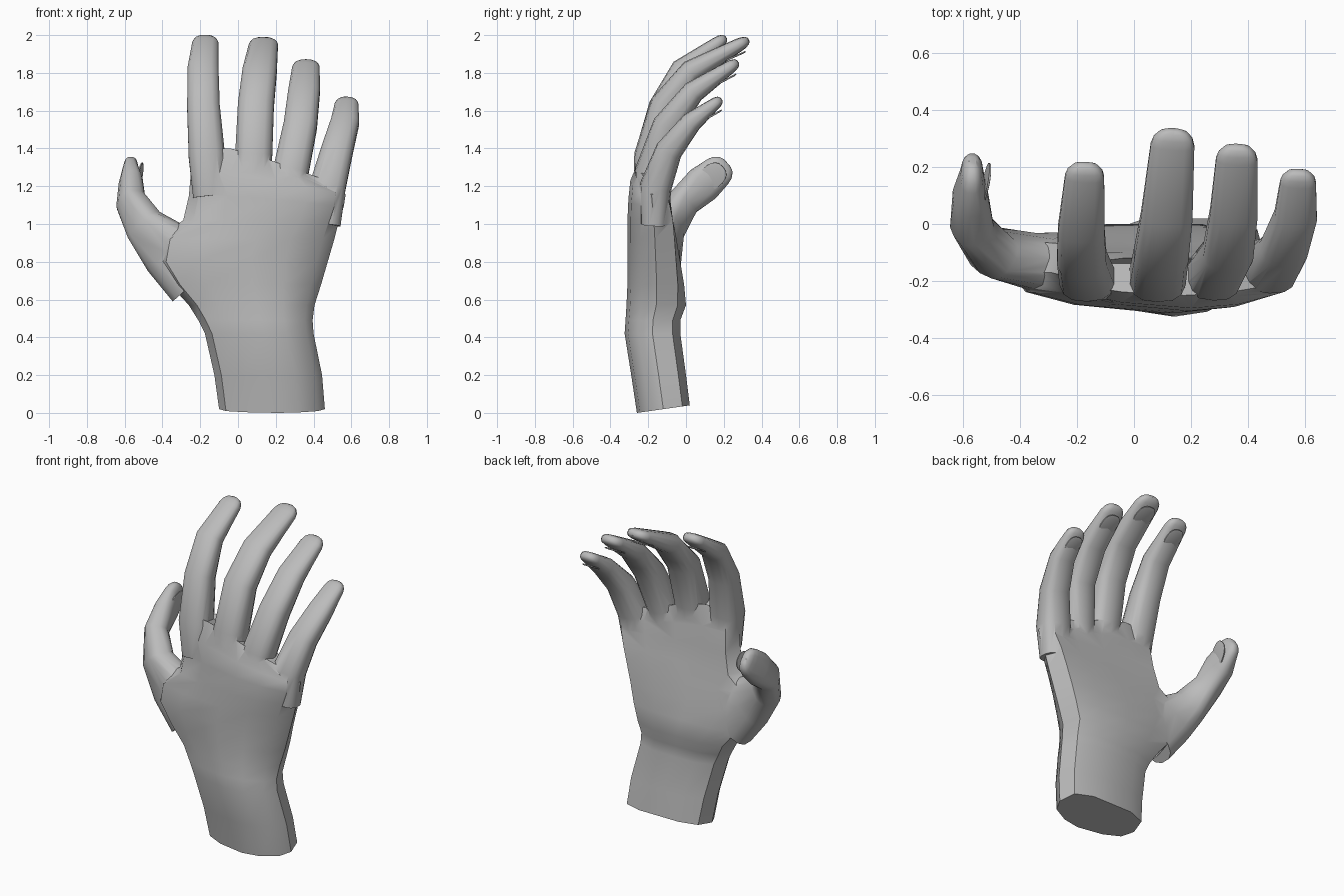
import bpy, bmesh, math
from mathutils import Vector

cube = bpy.data.objects.get("Cube")
if cube:
    bpy.data.objects.remove(cube)

grey = bpy.data.materials.new("plain grey")
grey.use_nodes = True
grey.diffuse_color = (0.5, 0.5, 0.5, 1)
grey.node_tree.nodes["Principled BSDF"].inputs["Base Color"].default_value = (0.5, 0.5, 0.5, 1)


def loft(name, rings):
    """Skin a list of equal point rings into a closed solid."""
    bm = bmesh.new()
    loops = [[bm.verts.new(p) for p in ring] for ring in rings]
    n = len(loops[0])
    for a, b in zip(loops, loops[1:]):
        for i in range(n):
            j = (i + 1) % n
            bm.faces.new((a[i], a[j], b[j], b[i]))
    bm.faces.new(loops[0][::-1])
    bm.faces.new(loops[-1])
    bmesh.ops.recalc_face_normals(bm, faces=bm.faces)
    mesh = bpy.data.meshes.new(name)
    bm.to_mesh(mesh)
    bm.free()
    mesh.materials.append(grey)
    obj = bpy.data.objects.new(name, mesh)
    bpy.context.collection.objects.link(obj)
    return obj


def smooth(obj, degrees):
    bpy.ops.object.select_all(action='DESELECT')
    obj.select_set(True)
    bpy.context.view_layer.objects.active = obj
    bpy.ops.object.shade_smooth_by_angle(angle=math.radians(degrees))


def squircle(sides=14, power=0.75):
    for i in range(sides):
        t = 2 * math.pi * (i + 0.5) / sides
        c, s = math.cos(t), math.sin(t)
        yield (math.copysign(abs(c) ** power, c), math.copysign(abs(s) ** power, s))


def frame(d, side):
    d = d.normalized()
    side = (side - d * side.dot(d)).normalized()
    return d, side, d.cross(side)


def digit(name, path, sides, nail_at):
    """path: (x, y, z, half width, half thickness); sides: width axis at base and tip."""
    pts = [Vector(p[:3]) for p in path]
    last = len(pts) - 1
    rings = []
    for i, p in enumerate(path):
        d = pts[min(i + 1, last)] - pts[max(i - 1, 0)]
        d, s, n = frame(d, sides[0].lerp(sides[1], i / last))
        rings.append([pts[i] + s * u * p[3] + n * v * p[4] for u, v in squircle()])
    # Rounded fingertip
    w, t = path[-1][3:]
    for step, k in ((0.4, 0.88), (0.7, 0.62), (0.82, 0.3)):
        rings.append([pts[-1] + d * w * step + s * u * w * k + n * v * t * k for u, v in squircle()])
    body = loft(name, rings)

    # Thin oval nail lying on the back of the last joint
    d, s, n = frame(pts[-1] - pts[-2], sides[1])
    w0, t0 = path[-2][3:]
    centre = pts[-2].lerp(pts[-1], nail_at)
    thick = t0 + (t - t0) * nail_at
    slope = (d + n * (t0 - t) / (pts[-1] - pts[-2]).length).normalized()
    up = s.cross(slope).normalized()
    centre -= up * thick
    plate = [[centre + s * u * w * 0.72 * k + slope * v * w * 0.95 * k - up * h
              for u, v in squircle(18, 0.8)] for h, k in ((-0.003, 1), (0.003, 1), (0.0055, 0.85))]
    smooth(loft(name + "_nail", plate), 30)
    return body


# Palm and wrist: half profile across the hand, u across and v from back to palm
SECTION = [(-1, .5), (-.87, .24), (-.5, .09), (0.1, 0), (.5, .06), (.87, .24), (1, .5),
           (.9, .86), (.5, 1), (0, 1), (-.5, 1), (-.9, .86)]
# z, left x, right x, back y, palm y, slant towards the little finger, palm hollow
PALM = [
    (0.00, -.10, .46, -.26, .02, 0, 0),
    (0.20, -.125, .445, -.29, 0, 0, 0),
    (0.42, -.175, .40, -.325, -.03, 0, 0),
    (0.49, -.21, .395, -.32, -.03, 0, 0),
    (0.57, -.26, .405, -.315, 0, 0, 0),
    (0.68, -.36, .44, -.31, 0, 0, .01),
    (0.80, -.44, .475, -.31, -.01, 0, .02),
    (0.92, -.42, .51, -.31, -.02, 0, .03),
    (1.02, -.29, .535, -.31, -.03, 0, .04),
    (1.15, -.26, .56, -.305, -.05, .1, .04),
    (1.27, -.25, .57, -.295, -.07, .2, .03),
    (1.40, -.22, .50, -.25, -.12, .36, 0),
]
rings = []
for z, xl, xr, yb, yp, slant, hollow in PALM:
    ring = []
    for u, v in SECTION:
        x = (xl + xr) / 2 + u * (xr - xl) / 2
        y = yb + v * (yp - yb) - (hollow if v == 1 else 0)
        tilt = 0.04 * v if z == 0 else 0
        ring.append(Vector((x, y, z + tilt - slant * max(0, x))))
    rings.append(ring)
hand = loft("hand", rings)

# Four fingers and the thumb
X = Vector((1, 0, 0))
digits = [
    digit("index_finger", [(-.14, -.19, 1.15, .10, .08), (-.165, -.185, 1.36, .098, .088),
                           (-.183, -.12, 1.62, .088, .078), (-.185, -.02, 1.82, .083, .06),
                           (-.173, .165, 1.955, .07, .036)], (X, X), .78),
    digit("middle_finger", [(.08, -.20, 1.15, .10, .08), (.083, -.185, 1.36, .10, .09),
                            (.095, -.11, 1.63, .097, .08), (.115, .03, 1.81, .092, .062),
                            (.135, .275, 1.945, .078, .036)], (X, X), .82),
    digit("ring_finger", [(.25, -.19, 1.05, .10, .08), (.28, -.18, 1.28, .096, .09),
                          (.33, -.10, 1.52, .09, .078), (.35, .04, 1.70, .085, .06),
                          (.36, .225, 1.825, .074, .036)], (X, X), .78),
    digit("little_finger", [(.45, -.17, 1.0, .095, .07), (.475, -.16, 1.2, .097, .085),
                            (.525, -.09, 1.39, .085, .072), (.567, .03, 1.54, .076, .055),
                            (.575, .145, 1.63, .064, .034)], (X, X), .75),
    digit("thumb", [(-.22, -.13, .70, .17, .10), (-.36, -.13, .86, .16, .10),
                    (-.495, -.10, .99, .11, .085), (-.568, -.01, 1.12, .085, .072),
                    (-.57, .09, 1.21, .10, .062), (-.568, .165, 1.275, .088, .042)],
          (Vector((.7, 0, .7)), Vector((0, -.7, .7))), .7),
]

# Weld the digits into the hand
bpy.context.view_layer.objects.active = hand
for part in digits:
    mod = hand.modifiers.new("weld", 'BOOLEAN')
    mod.operation = 'UNION'
    mod.solver = 'EXACT'
    mod.object = part
    bpy.ops.object.modifier_apply(modifier=mod.name)
    bpy.data.objects.remove(part)
smooth(hand, 38)
